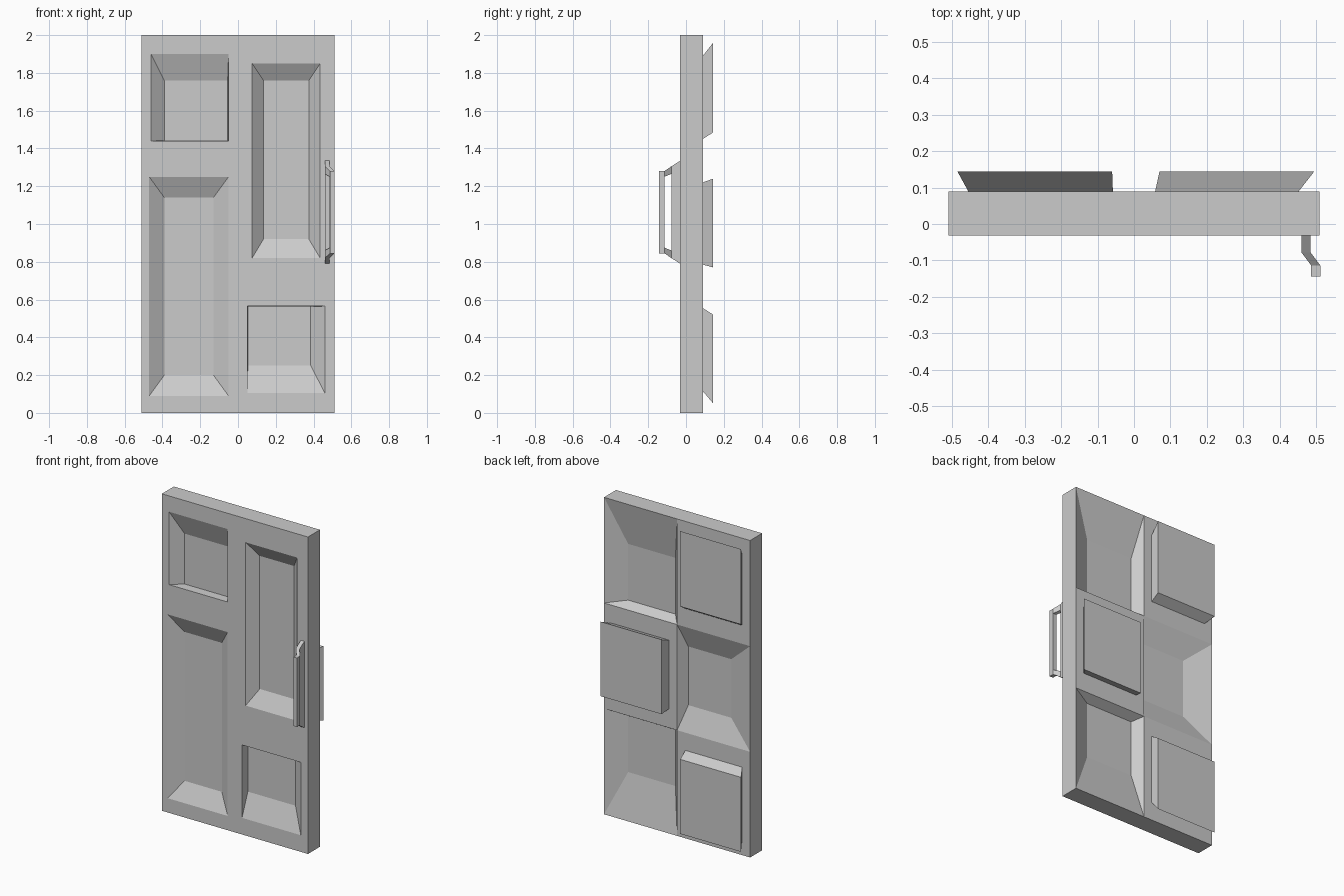
import bpy, bmesh

if "Cube" in bpy.data.objects:
    bpy.data.objects.remove(bpy.data.objects["Cube"])

FRONT, BACK = -0.031, 0.089      # slab faces
DEPTH = 0.055                    # pocket depth / panel height
W = 0.51                         # half width


def rings(bm, steps, flip=False, cap=True):
    """Bridge rectangles (x0, x1, z0, z1, y) one after another, cap the last."""
    loops = []
    for x0, x1, z0, z1, y in steps:
        loops.append([bm.verts.new((x, y, z)) for x, z in
                      ((x0, z0), (x1, z0), (x1, z1), (x0, z1))])
    quads = [loops[-1]] if cap else []
    for a, b in zip(loops, loops[1:]):
        for i in range(4):
            j = (i + 1) % 4
            quads.append([a[i], a[j], b[j], b[i]])
    for q in quads:
        bm.faces.new(q[::-1] if flip else q)


def finish(bm, name):
    bmesh.ops.remove_doubles(bm, verts=bm.verts[:], dist=1e-5)
    mesh = bpy.data.meshes.new(name)
    bm.to_mesh(mesh)
    bm.free()
    obj = bpy.data.objects.new(name, mesh)
    bpy.context.collection.objects.link(obj)


# Door slab: outer edge band
bm = bmesh.new()
rings(bm, [(-W, W, 0, 2, FRONT), (-W, W, 0, 2, BACK)], flip=True, cap=False)

# Front face: four sunken pockets (cell, opening, floor)
front = [
    ((-W, 0, 1.345, 2), (-0.46, -0.05, 1.44, 1.90), (-0.39, -0.055, 1.442, 1.76)),
    ((-W, 0, 0, 1.345), (-0.47, -0.05, 0.09, 1.25), (-0.39, -0.13, 0.20, 1.14)),
    ((0, W, 0.69, 2), (0.075, 0.435, 0.82, 1.85), (0.135, 0.375, 0.92, 1.76)),
    ((0, W, 0, 0.69), (0.05, 0.46, 0.105, 0.565), (0.052, 0.385, 0.25, 0.563)),
]
for cell, opening, floor in front:
    rings(bm, [(*cell, FRONT), (*opening, FRONT), (*floor, FRONT + DEPTH)])

# Back face: three sunken cells in a checker pattern
r1, r2 = 2 / 3, 4 / 3
for cell, floor in [
    ((0, W, r2, 2), (0.05, 0.38, 1.365, 1.72)),
    ((-W, 0, r1, r2), (-0.34, -0.04, 0.815, 1.185)),
    ((0, W, 0, r1), (0.05, 0.38, 0.28, 0.635)),
]:
    rings(bm, [(*cell, BACK), (*floor, BACK - DEPTH)], flip=True)

# Back face: three raised panels in the remaining cells
for cell, base, top in [
    ((-W, 0, r2, 2), (-0.455, -0.058, 1.45, 1.89), (-0.485, -0.06, 1.485, 1.96)),
    ((0, W, r1, r2), (0.058, 0.452, 0.785, 1.22), (0.07, 0.495, 0.77, 1.24)),
    ((-W, 0, 0, r1), (-0.455, -0.058, 0.115, 0.555), (-0.485, -0.06, 0.05, 0.52)),
]:
    rings(bm, [(*cell, BACK), (*base, BACK), (*top, BACK + DEPTH)], flip=True)
finish(bm, "door_slab")

# Handle: mounting plate, two cranked legs, grip bar
bm = bmesh.new()
rings(bm, [(0.46, 0.485, 0.79, 1.335, FRONT), (0.46, 0.485, 0.82, 1.305, -0.078)])
for z in ((1.265, 1.305, 1.25, 1.28), (0.82, 0.86, 0.845, 0.875)):
    rings(bm, [(0.46, 0.485, z[0], z[1], -0.078), (0.487, 0.512, z[2], z[3], -0.114)])
grip = (0.487, 0.512, 0.845, 1.28)
rings(bm, [(*grip, -0.114), (*grip, -0.144)])
rings(bm, [(*grip, -0.114)], flip=True)
finish(bm, "door_handle")
